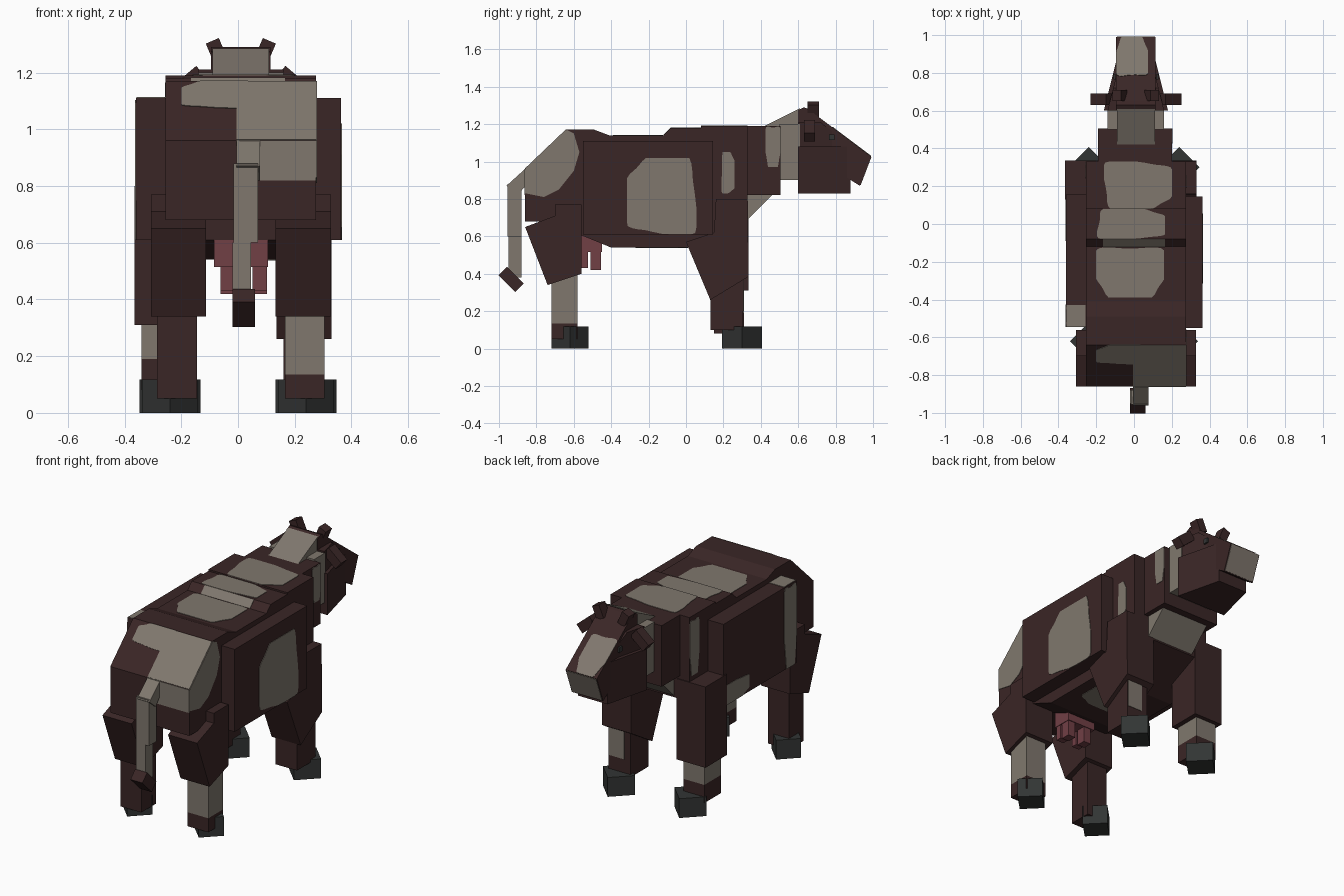
import bpy, bmesh, math
from mathutils import Vector, Matrix

if "Cube" in bpy.data.objects:
    bpy.data.objects.remove(bpy.data.objects["Cube"], do_unlink=True)


def material(name, red, green, blue):
    mat = bpy.data.materials.new(name)
    mat.use_nodes = True
    mat.diffuse_color = (red, green, blue, 1)
    mat.node_tree.nodes["Principled BSDF"].inputs["Base Color"].default_value = mat.diffuse_color
    return mat


BROWN = material("dark_brown", .042, .019, .019)
GREY = material("warm_grey", .215, .187, .155)
HOOF = material("hoof_grey", .032, .035, .034)
PINK = material("udder_pink", .165, .05, .06)
MIDDLE = .01  # centre line of the trunk and head
SIDES = (("right", -1), ("left", 1))

# Directions across and up each face that carries a marking
ACROSS, ALONG, UP = Vector((1, 0, 0)), Vector((0, 1, 0)), Vector((0, 0, 1))
TOP, BOTTOM = (ACROSS, ALONG), (ALONG, ACROSS)
LEFT, RIGHT = (ALONG, UP), (-ALONG, UP)
REAR, FRONT = (ACROSS, UP), (-ACROSS, UP)
STEP = (ACROSS, (ALONG + UP).normalized())
RUMP = (ACROSS, (ALONG * .22 + UP * .21).normalized())
FACE = (ACROSS, (ALONG * .34 - UP * .256).normalized())
NOSE = (-ACROSS, (ALONG * .06 + UP * .157).normalized())


def finish(name, bm, mat):
    bmesh.ops.recalc_face_normals(bm, faces=bm.faces)
    mesh = bpy.data.meshes.new(name)
    bm.to_mesh(mesh)
    bm.free()
    mesh.materials.append(mat)
    bpy.context.scene.collection.objects.link(bpy.data.objects.new(name, mesh))


def box(name, x, y, z, mat=BROWN, turn=0, axis='Z'):
    """Box from three (low, high) ranges, turned about its own centre."""
    bm = bmesh.new()
    bmesh.ops.create_cube(bm, size=1)
    size = [high - low for low, high in (x, y, z)]
    centre = [(high + low) / 2 for low, high in (x, y, z)]
    bm.transform(Matrix.Translation(centre) @ Matrix.Rotation(math.radians(turn), 4, axis)
                 @ Matrix.Diagonal((*size, 1)))
    finish(name, bm, mat)


def around(centre, half):
    return (centre - half, centre + half)


def prism(name, x, profile, mat=BROWN, taper=None):
    """Side profile of (y, z) points spanned across x; taper(y) gives a half width instead."""
    bm = bmesh.new()
    rings = []
    for side in range(len(x)):
        spans = [around(MIDDLE, taper(y)) if taper else x for y, z in profile]
        rings.append([bm.verts.new((span[side], y, z)) for span, (y, z) in zip(spans, profile)])
        bm.faces.new(rings[side])
    near, far = rings
    for i in range(len(near)):
        bm.faces.new((near[i - 1], near[i], far[i], far[i - 1]))
    finish(name, bm, mat)


def plate(name, corners, normal, mat=GREY):
    """Thin coat marking raised slightly off the surface."""
    bm = bmesh.new()
    face = bm.faces.new([bm.verts.new(corner - normal * .001) for corner in corners])
    grown = bmesh.ops.extrude_face_region(bm, geom=[face])["geom"]
    raised = [item for item in grown if isinstance(item, bmesh.types.BMVert)]
    bmesh.ops.translate(bm, verts=raised, vec=normal * .004)
    finish(name, bm, mat)


def panel(name, centre, face, half_u, half_v):
    """Rectangular marking."""
    u, v = face
    corners = [Vector(centre) + u * half_u * a + v * half_v * b
               for a, b in ((-1, -1), (1, -1), (1, 1), (-1, 1))]
    plate(name, corners, u.cross(v))


def blot(name, centre, face, half_u, half_v, phase=0, wobble=.15):
    """Wavy marking, cut flat where it reaches the edges of its rectangle."""
    u, v = face
    corners = []
    for i in range(40):
        angle = math.tau * i / 40
        reach = 1.08 + wobble * math.sin(3 * angle + phase)
        a, b = (math.copysign(abs(t) ** .7, t) * reach for t in (math.cos(angle), math.sin(angle)))
        a, b = max(-1, min(1, a)), max(-1, min(1, b))
        corner = Vector(centre) + u * half_u * a + v * half_v * b
        if not corners or (corner - corners[-1]).length > .001:
            corners.append(corner)
    plate(name, corners, u.cross(v))


# Trunk: sloping rump, level loin, raised withers and a tucked belly
trunk = (-.255, .275)
tail_end, hip, chest = -.86, -.64, .33
rump_low, rump_mid, rump_top = .68, .96, 1.17
loin, withers, belly = 1.14, 1.18, .54
prism("rump", trunk, [(tail_end, rump_low), (tail_end, rump_mid), (hip, rump_top),
                      (-.49, rump_top), (-.41, loin), (-.41, rump_low)])
prism("barrel", trunk, [(-.57, rump_low), (-.57, .61), (-.4, belly), (.02, belly), (chest, rump_low),
                        (chest, withers), (-.08, withers), (-.12, loin), (-.5, loin)])
box("withers", trunk, (.08, chest), (.9, 1.19))
box("right_flank", (-.36, -.25), (-.545, .155), (.61, 1.11))
box("left_flank", (.27, .363), (-.55, .145), (.61, 1.11))

# Neck and dewlap
box("neck", (-.19, .2), (chest, .505), (.82, 1.19))
box("neck_collar", (-.14, .16), (.5, .61), (.9, 1.2), GREY)
prism("neck_crest", (-.09, .11), [(.4, 1.18), (.61, 1.285), (.61, 1.18)], GREY)
prism("dewlap", (-.15, .17), [(.32, .68), (.46, .82), (.32, .82)], GREY)


# Head, narrowing towards the muzzle
def cheek_width(y):
    return .1 + (.88 - y) / 4


prism("jaw", trunk, [(.6, .83), (.88, .83), (.88, 1.08), (.6, 1.08)], taper=cheek_width)
prism("cheeks", trunk, [(.6, 1.08), (.88, 1.08), (.72, 1.21), (.6, 1.21)],
      taper=lambda y: cheek_width(y) - .02)
prism("skull", (-.095, .115), [(.6, 1.05), (.6, 1.275), (.63, 1.29), (.65, 1.283),
                               (.99, 1.027), (.93, .87), (.85, .92)])
for side, sign in SIDES:
    box(side + "_horn", around(MIDDLE + sign * .085, .025), around(.68, .03), (1.235, 1.315),
        turn=sign * 23, axis='Y')
    box(side + "_ear", around(MIDDLE + sign * .18, .055), around(.66, .03), around(1.165, .03),
        turn=sign * 40, axis='Y')
    box(side + "_eye", around(MIDDLE + sign * .114, .005), around(.78, .015), around(1.13, .015), HOOF)

# Hind legs
for side, sign in SIDES:
    coat = GREY if side == "left" else BROWN
    thigh, shank = around(MIDDLE + sign * .22, .0975), around(MIDDLE + sign * .225, .07)
    prism(side + "_thigh", thigh, [(tail_end, .65), (-.74, .34), (-.56, .4),
                                   (-.56, .77), (-.7, .77), (-.7, .71)])
    box(side + "_hock", shank, (-.72, -.58), (.135, .4), coat)
    box(side + "_hind_fetlock", shank, (-.72, -.58), (.05, .135))

# Front legs, the left one with a swept shoulder
prism("left_shoulder", (.135, .33), [(0, .57), (.13, .26), (.335, .385), (chest, .8),
                                     (.16, .8), (.15, .62)])
box("left_foreleg", (.16, .305), (.13, .305), (.1, .45))
panel("left_foreleg_marking", (.25, .305, .29), FRONT, .05, .09)
box("right_shoulder", (-.365, -.17), (.13, .335), (.31, .8))
box("right_foreleg", (-.34, -.2), (.15, .31), (.19, .35), GREY)
box("right_front_fetlock", (-.34, -.2), (.15, .31), (.08, .19))

# Hooves, set corner forward
for side, sign in SIDES:
    for end, y, half in (("front", .3, .076), ("hind", -.62, .07)):
        box(side + "_" + end + "_hoof", around(sign * .24, half), around(y, half), (0, .117), HOOF, turn=45)

# Udder and teats
box("udder", around(MIDDLE, .095), (-.57, -.45), (.515, .625), PINK)
for side, sign in SIDES:
    x = around(.02 + sign * .057, .025)
    box(side + "_rear_teat", x, (-.56, -.525), (.43, .53), PINK)
    box(side + "_front_teat", x, (-.51, -.455), (.42, .53), PINK)

# Tail
prism("tail_base", (-.005, .078), [(-.85, .97), (-.96, .87), (-.9, .82), (-.85, .88)], GREY)
box("tail_upper", (-.015, .07), (-.955, -.88), (.6, .88), GREY)
box("tail_lower", (-.02, .045), (-.95, -.88), (.38, .6), GREY)
box("tail_tuft", (-.02, .06), around(-.935, .0325), around(.37, .063), turn=45, axis='X')

# Back markings
blot("withers_marking", (.02, .205, 1.19), TOP, .18, .125, phase=1)
blot("upper_back_marking", (-.015, 0, withers), TOP, .18, .08, phase=2)
panel("back_step_marking", (0, -.1, 1.16), STEP, .165, .028)
blot("lower_back_marking", (-.02, -.255, loin), TOP, .18, .135)

# Rump markings
panel("rump_slope_marking", (.135, -.75, 1.065), RUMP, .14, .15)
blot("rump_slope_patch", (-.07, -.69, 1.122), RUMP, .13, .07, phase=4)
panel("rump_rear_marking", (.14, tail_end, .89), REAR, .135, .07)
rump_patch = ((tail_end, .83), (-.76, .81), (-.68, .85), (-.6, .95), (-.57, 1.05), (-.6, 1.15),
              (hip, rump_top), (tail_end, rump_mid))
plate("rump_side_marking", [Vector((trunk[1], y, z)) for y, z in rump_patch], ACROSS)

# Flank, neck and belly markings
blot("left_flank_marking", (.363, -.13, .815), LEFT, .185, .205, phase=4)
blot("left_withers_marking", (trunk[1], .225, .94), LEFT, .035, .11, phase=2)
blot("left_neck_marking", (.2, .465, 1.08), LEFT, .04, .11)
blot("right_withers_marking", (trunk[0], .285, 1), RIGHT, .045, .17)
blot("right_flank_marking", (-.36, -.485, .86), RIGHT, .06, .25)
panel("right_flank_top_marking", (-.307, -.487, 1.11), TOP, .05, .057)
blot("right_elbow_marking", (-.36, .03, .67), RIGHT, .12, .06, phase=1)
blot("belly_marking", (.08, -.13, belly), BOTTOM, .14, .12, phase=3)

# Face markings
blot("face_marking", (-.01, .885, 1.106), FACE, .085, .13, phase=3)
panel("nose_marking", (MIDDLE, .96, .95), NOSE, .1, .08)
